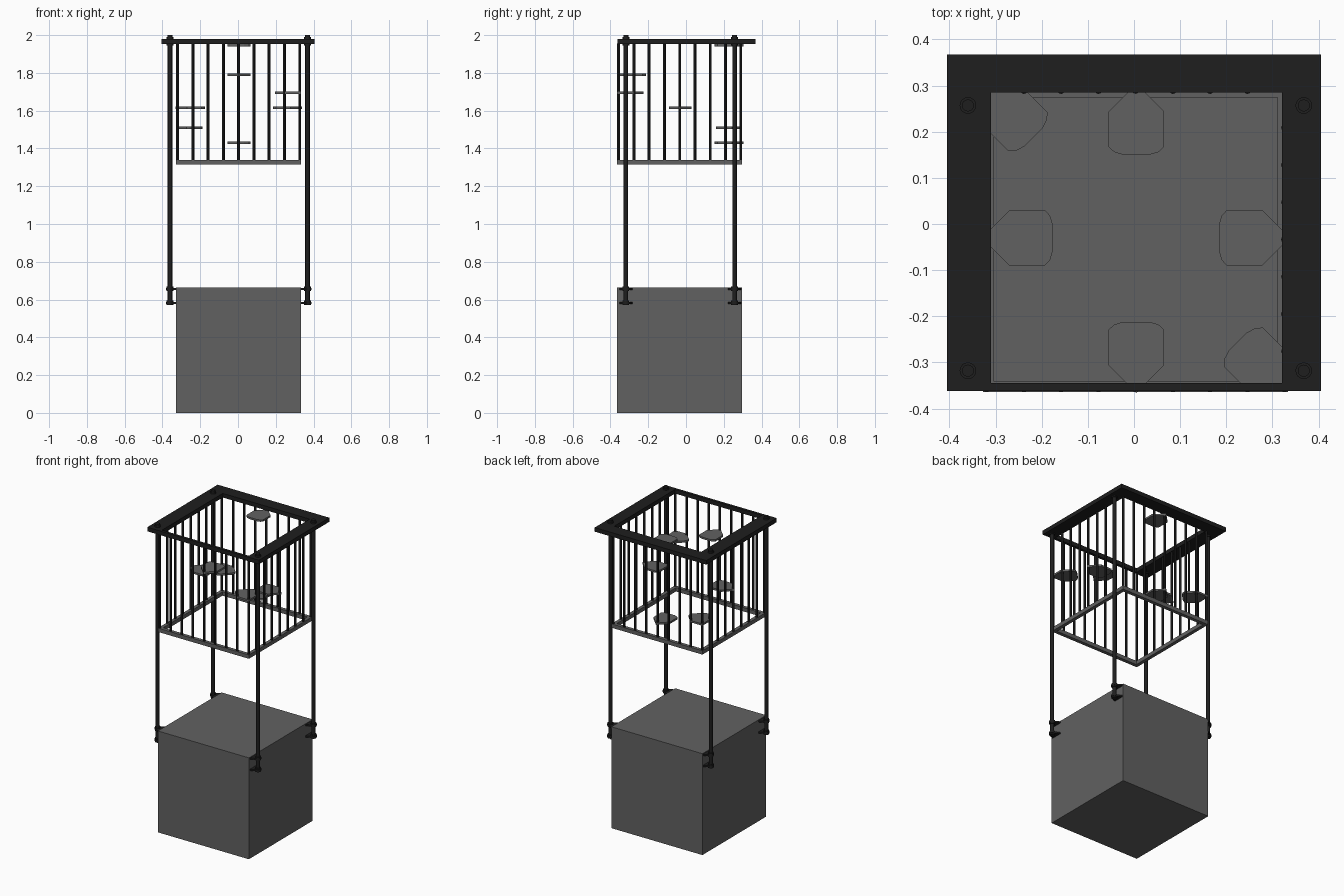
import bpy, bmesh, math
from mathutils import Vector, Matrix

if "Cube" in bpy.data.objects:
    bpy.data.objects.remove(bpy.data.objects["Cube"])

def material(name, v):
    m = bpy.data.materials.new(name)
    m.diffuse_color = (v, v, v, 1)
    m.use_nodes = True
    m.node_tree.nodes["Principled BSDF"].inputs["Base Color"].default_value = m.diffuse_color
    return m

GREY = material("grey", 0.12)
BLACK = material("black", 0.013)

def finish(name, bm, mat, smooth=False):
    bmesh.ops.recalc_face_normals(bm, faces=bm.faces)
    me = bpy.data.meshes.new(name)
    bm.to_mesh(me)
    bm.free()
    me.materials.append(mat)
    ob = bpy.data.objects.new(name, me)
    bpy.context.collection.objects.link(ob)
    if smooth:
        bpy.context.view_layer.objects.active = ob
        bpy.ops.object.select_all(action='DESELECT')
        ob.select_set(True)
        bpy.ops.object.shade_smooth_by_angle()
    return ob

def rod(bm, x, y, z0, z1, r, n=12):
    bmesh.ops.create_cone(bm, cap_ends=True, segments=n, radius1=r, radius2=r, depth=z1 - z0,
                          matrix=Matrix.Translation((x, y, (z0 + z1) / 2)))

def extrude(bm, pts, z0, z1):
    f = bm.faces.new([bm.verts.new((x, y, z0)) for x, y in pts])
    top = bmesh.ops.extrude_face_region(bm, geom=[f])["geom"]
    bmesh.ops.translate(bm, vec=(0, 0, z1 - z0),
                        verts=[v for v in top if isinstance(v, bmesh.types.BMVert)])

def rect(x0, x1, y0, y1):
    return [(x0, y0), (x1, y0), (x1, y1), (x0, y1)]

def ring(name, outer, inner, z0, z1, mat):
    bm = bmesh.new()
    loops = [[bm.verts.new((x, y, z)) for x, y in rect(*b)]
             for b, z in ((outer, z0), (outer, z1), (inner, z1), (inner, z0))]
    for k in range(4):
        a, b = loops[k], loops[(k + 1) % 4]
        for i in range(4):
            j = (i + 1) % 4
            bm.faces.new((a[i], a[j], b[j], b[i]))
    return finish(name, bm, mat)

X0, X1, Y0, Y1 = -0.327, 0.334, -0.364, 0.297
CX, CY = (X0 + X1) / 2, (Y0 + Y1) / 2

# Base block
bm = bmesh.new()
extrude(bm, rect(X0, X1, Y0, Y1), 0, 0.665)
finish("base_block", bm, GREY)

# Bottom ring of the cage and the wide top frame
ring("cage_bottom_ring", (X0, X1, Y0, Y1), (X0 + 0.023, X1 - 0.023, Y0 + 0.023, Y1 - 0.023),
     1.315, 1.34, GREY)
ring("top_frame", (-0.405, 0.405, -0.362, 0.368), (-0.31, 0.321, -0.345, 0.285),
     1.953, 1.98, BLACK)

# Cage bars, evenly spaced on all four sides
bm = bmesh.new()
h, n = 0.323, 8
for i in range(n):
    t = -h + 2 * h * i / n
    for x, y in ((t, -h), (h, t), (-t, h), (-h, -t)):
        rod(bm, CX + x, CY + y, 1.335, 1.955, 0.0075)
finish("cage_bars", bm, BLACK, True)

# Corner poles with end caps and wall brackets
for side, px, wall in (("left", -0.36, X0), ("right", 0.368, X1)):
    s = -1 if px < 0 else 1
    for end, py in (("front", -0.318), ("back", 0.257)):
        bm = bmesh.new()
        rod(bm, px, py, 0.575, 1.99, 0.012, 16)
        rod(bm, px, py, 1.945, 1.99, 0.018, 16)
        rod(bm, px, py, 1.99, 2.0, 0.013, 16)
        for z in (0.582, 0.656):
            rod(bm, px, py, z - 0.012, z + 0.012, 0.0175, 16)
        finish(f"{end}_{side}_pole", bm, BLACK, True)
        bm = bmesh.new()
        arc = [(px + s * 0.02 * math.cos(a), py + 0.02 * math.sin(a))
               for a in (math.pi * (k / 8 - 0.5) for k in range(9))]
        outline = [(wall, py - 0.035), (wall + s * 0.006, py - 0.035)] + arc \
            + [(wall + s * 0.006, py + 0.035), (wall, py + 0.035)]
        for z in (0.582, 0.656):
            extrude(bm, outline, z - 0.005, z + 0.005)
        finish(f"{end}_{side}_bracket", bm, BLACK)

# Stepping ledges: pointed at the wall, rounded at the inner end
half = [(0.06, 0.06), (0.137, 0.06), (0.148, 0.048), (0.154, 0.028)]
profile = [(0, 0)] + half + [(u, -v) for u, v in reversed(half)]
ledges = [  # name, tip x, tip y, height, direction in degrees
    ("front_ledge", 0.005, -0.366, 1.79, 90),
    ("front_right_ledge", X1, Y0, 1.695, 135),
    ("right_ledge", 0.338, -0.03, 1.615, 180),
    ("left_ledge", -0.33, -0.03, 1.615, 0),
    ("back_left_ledge", X0, Y1, 1.51, -45),
    ("back_low_ledge", 0.005, 0.304, 1.43, -90),
    ("back_high_ledge", 0.005, 0.304, 1.946, -90),
]
for name, x, y, z, deg in ledges:
    bm = bmesh.new()
    extrude(bm, profile, -0.006, 0.006)
    bm.transform(Matrix.Translation((x, y, z)) @ Matrix.Rotation(math.radians(deg), 4, 'Z'))
    finish(name, bm, GREY)
